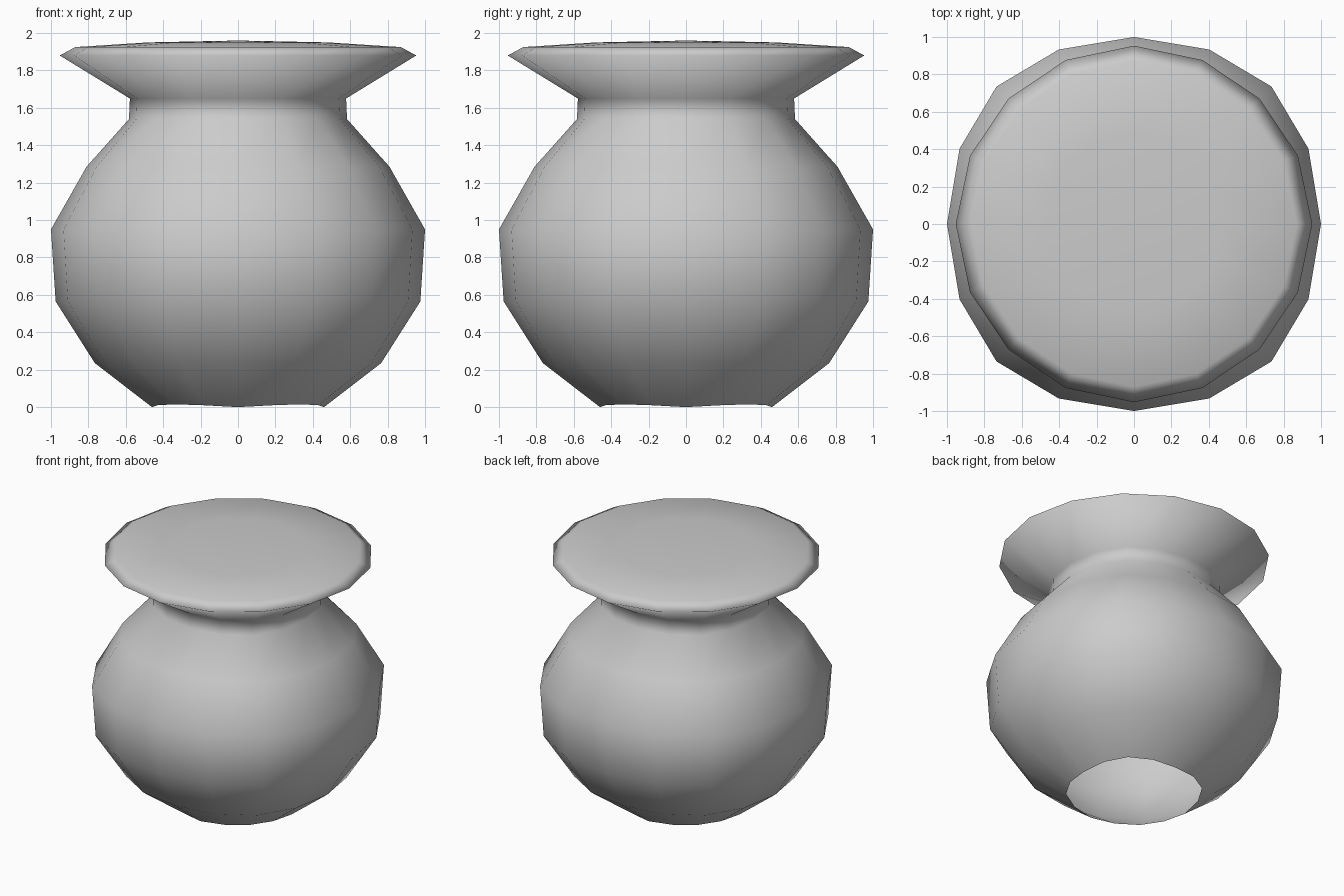
import bpy, bmesh

cube = bpy.data.objects.get("Cube")
if cube:
    bpy.data.objects.remove(cube, do_unlink=True)

grey = bpy.data.materials.new("light_grey")
grey.use_nodes = True
colour = (0.6, 0.6, 0.6, 1)
grey.diffuse_color = colour
grey.node_tree.nodes["Principled BSDF"].inputs["Base Color"].default_value = colour


def cross_section(quarter):
    """Repeat a quarter outline around the axis."""
    points = []
    x_axis, y_axis = (1, 0), (0, 1)
    for _ in range(4):
        points += [(a * x_axis[0] + b * y_axis[0], a * x_axis[1] + b * y_axis[1])
                   for a, b in quarter]
        x_axis, y_axis = y_axis, (-x_axis[0], -x_axis[1])
    return points


# Slightly squared outline for the pot, round outline for the lid
squarish = cross_section([(1, 0), (0.933, 0.402), (0.735, 0.735), (0.402, 0.933)])
rounded = cross_section([(1, 0), (0.92, 0.383), (0.704, 0.704), (0.383, 0.92)])

# Radius, height and outline of each ring, from the open base up to the lid
rings = [
    (0.46, 0.00, squarish),
    (0.765, 0.235, squarish),
    (0.975, 0.565, squarish),
    (1.00, 0.95, squarish),
    (0.81, 1.285, squarish),
    (0.583, 1.54, squarish),
    (0.578, 1.65, squarish),
    (0.953, 1.88, rounded),
    (0.87, 1.925, rounded),
    (0.48, 1.95, rounded),
]

bm = bmesh.new()
loops = [[bm.verts.new((r * x, r * y, z)) for x, y in outline]
         for r, z, outline in rings]

# Walls of the pot, neck, rim and lid
for low, high in zip(loops, loops[1:]):
    for i in range(len(low)):
        j = (i + 1) % len(low)
        bm.faces.new((low[i], low[j], high[j], high[i]))

# Slightly domed centre of the lid
centre = bm.verts.new((0, 0, 1.96))
top = loops[-1]
for i in range(len(top)):
    bm.faces.new((top[i], top[(i + 1) % len(top)], centre))

# The base rim lifts a little on the diagonals
for i, vert in enumerate(loops[0]):
    vert.co.z = (0, 0.01, 0.015, 0.01)[i % 4]

for face in bm.faces:
    face.smooth = True
mesh = bpy.data.meshes.new("round_pot")
bm.to_mesh(mesh)
bm.free()
mesh.materials.append(grey)
pot = bpy.data.objects.new("round_pot", mesh)
bpy.context.collection.objects.link(pot)
